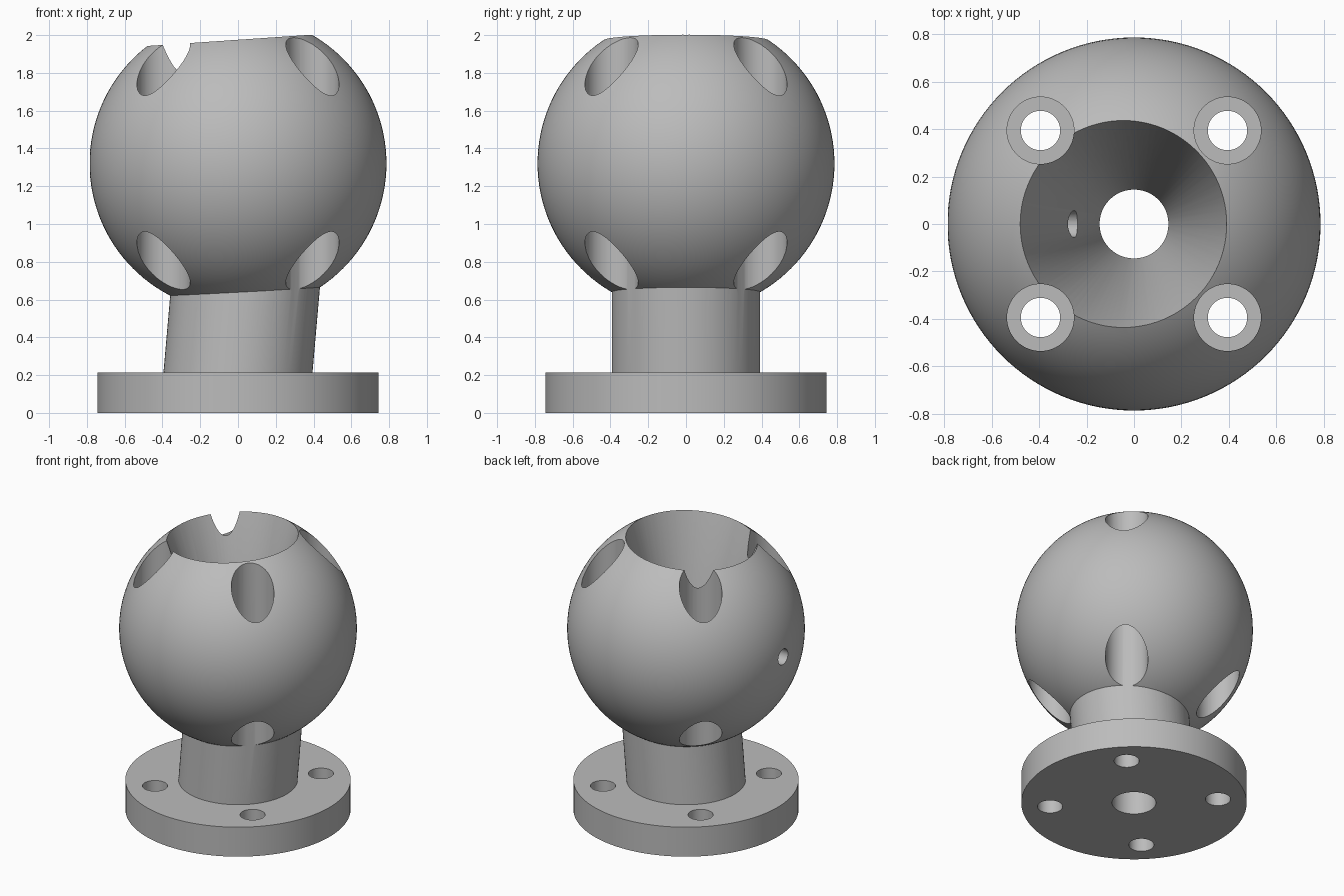
import bpy, bmesh
from math import radians, pi, sin, cos
from mathutils import Vector, Matrix

cube = bpy.data.objects.get("Cube")
if cube:
    bpy.data.objects.remove(cube, do_unlink=True)

BALL_CENTRE = Vector((0, 0, 1.32))
BALL_RADIUS = 0.786
FLANGE_TOP = 0.215
BORE_RADIUS = 0.145
BOLT_SPOTS = [(x, y) for x in (-0.394, 0.394) for y in (-0.394, 0.394)]

grey = bpy.data.materials.new("plain grey")
grey.use_nodes = True
colour = (0.5, 0.5, 0.5, 1)
grey.diffuse_color = colour
grey.node_tree.nodes["Principled BSDF"].inputs["Base Color"].default_value = colour


def make_object(name, bm):
    bmesh.ops.recalc_face_normals(bm, faces=bm.faces)
    mesh = bpy.data.meshes.new(name)
    bm.to_mesh(mesh)
    bm.free()
    mesh.materials.append(grey)
    obj = bpy.data.objects.new(name, mesh)
    bpy.context.collection.objects.link(obj)
    return obj


def cylinder(name, radius, low, high, place=Matrix(), sides=64):
    """Cylinder along local z from low to high, then moved by place."""
    bm = bmesh.new()
    bmesh.ops.create_cone(bm, cap_ends=True, segments=sides, radius1=radius,
                          radius2=radius, depth=high - low,
                          matrix=place @ Matrix.Translation((0, 0, (low + high) / 2)))
    return make_object(name, bm)


def ring(centre, radius, tilt=0, sides=96):
    turn = Matrix.Rotation(tilt, 3, 'Y')
    angles = [2 * pi * i / sides for i in range(sides)]
    return [centre + turn @ Vector((radius * cos(a), radius * sin(a), 0)) for a in angles]


def loft(name, rings):
    """Closed solid through a stack of rings."""
    bm = bmesh.new()
    loops = [[bm.verts.new(p) for p in r] for r in rings]
    for a, b in zip(loops, loops[1:]):
        for i in range(len(a)):
            j = (i + 1) % len(a)
            bm.faces.new((a[i], a[j], b[j], b[i]))
    bm.faces.new(loops[0][::-1])
    bm.faces.new(loops[-1])
    return make_object(name, bm)


def combine(target, tool, operation):
    """Apply a boolean and discard the tool."""
    mod = target.modifiers.new(operation.lower(), 'BOOLEAN')
    mod.operation = operation
    mod.solver = 'EXACT'
    mod.object = tool
    bpy.context.view_layer.update()
    graph = bpy.context.evaluated_depsgraph_get()
    mesh = bpy.data.meshes.new_from_object(target.evaluated_get(graph))
    target.modifiers.clear()
    target.data = mesh
    bpy.data.objects.remove(tool, do_unlink=True)


# Ball
bm = bmesh.new()
bmesh.ops.create_uvsphere(bm, u_segments=128, v_segments=64, radius=BALL_RADIUS,
                          matrix=Matrix.Translation(BALL_CENTRE))
body = make_object("ball_mount", bm)

# Leaning neck
lean = Matrix.Translation((0, 0, FLANGE_TOP)) @ Matrix.Rotation(radians(5), 4, 'Y')
combine(body, cylinder("neck", 0.393, -0.1, 0.75, lean, 96), 'UNION')

# Screwdriver channels through the ball, above each bolt hole
for x, y in BOLT_SPOTS:
    place = Matrix.Translation((x, y, 0))
    combine(body, cylinder("bolt_channel", 0.141, 0.02, 2.4, place), 'DIFFERENCE')

# Base flange with bolt holes
flange = cylinder("base_flange", 0.745, 0, FLANGE_TOP, sides=128)
for x, y in BOLT_SPOTS:
    place = Matrix.Translation((x, y, 0))
    combine(flange, cylinder("bolt_hole", 0.083, -0.2, 0.5, place), 'DIFFERENCE')
combine(body, flange, 'UNION')

# Funnel from a tilted rim down to the straight central bore
throat = ring(Vector((0, 0, 1.0)), BORE_RADIUS)
rim = ring(Vector((-0.045, 0, 1.972)), 0.436, radians(-3.7))
above = [a.lerp(b, 1.4) for a, b in zip(throat, rim)]
below = ring(Vector((0, 0, -0.2)), BORE_RADIUS)
combine(body, loft("funnel", [below, throat, above]), 'DIFFERENCE')

# Small side hole into the funnel
side = Matrix.Translation(BALL_CENTRE) @ Matrix.Rotation(radians(-90), 4, 'Y')
combine(body, cylinder("side_hole", 0.056, 0, 1, side, 48), 'DIFFERENCE')

# Smooth curved faces, crisp edges
bpy.ops.object.select_all(action='DESELECT')
body.select_set(True)
bpy.context.view_layer.objects.active = body
bpy.ops.object.shade_smooth_by_angle(angle=radians(30))
